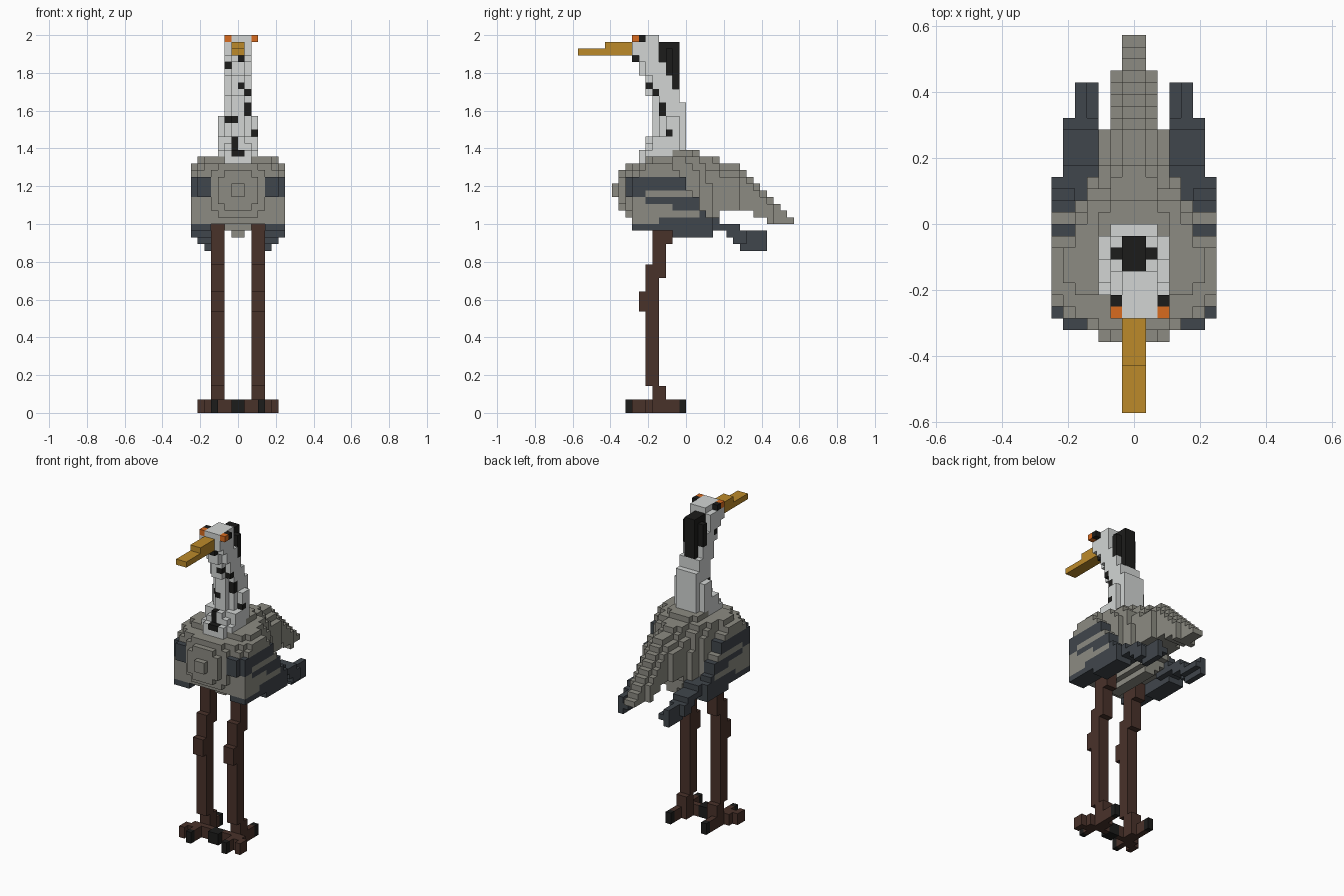
import bpy
import bmesh

cube = bpy.data.objects.get("Cube")
if cube:
    bpy.data.objects.remove(cube, do_unlink=True)

UNIT = 1 / 28  # edge of one voxel


def linear(code):
    values = [c / 255 for c in bytes.fromhex(code)]
    return [c / 12.92 if c < 0.04 else ((c + 0.055) / 1.055) ** 2.4 for c in values] + [1]


PALETTE = {
    "plumage grey": "8c8b82", "neck white": "d2d5d4", "wing slate": "40464c",
    "leg brown": "49322a", "beak ochre": "bc8a2a", "eye orange": "d86b1f",
    "marking black": "1c1c1b",
}
materials = {}
for title, code in PALETTE.items():
    mat = bpy.data.materials.new(title)
    mat.use_nodes = True
    mat.diffuse_color = linear(code)
    shader = mat.node_tree.nodes["Principled BSDF"]
    shader.inputs["Base Color"].default_value = linear(code)
    shader.inputs["Roughness"].default_value = 0.9
    materials[title] = mat
GREY, WHITE, SLATE, BROWN, OCHRE, ORANGE, BLACK = PALETTE


def fill(cells, colour, xs, ys, zs):
    """Fill a block of voxels; colour is a name or a rule of x, y, z."""
    for x in range(*xs):
        for y in range(*ys):
            for z in range(*zs):
                cells[x, y, z] = colour(x, y, z) if callable(colour) else colour


def mirrored(cells):
    return {(-1 - x, y, z): c for (x, y, z), c in cells.items()}


def build(name, cells):
    """Turn voxels into one mesh holding only the outer faces."""
    used = sorted(set(cells.values()))
    bm = bmesh.new()
    corners = {}

    def vert(p):
        if p not in corners:
            corners[p] = bm.verts.new([c * UNIT for c in p])
        return corners[p]

    for cell, colour in cells.items():
        for axis in range(3):
            u, v = (axis + 1) % 3, (axis + 2) % 3
            for side in (0, 1):
                near = list(cell)
                near[axis] += 2 * side - 1
                if tuple(near) in cells:
                    continue
                ring = []
                for du, dv in ((0, 0), (1, 0), (1, 1), (0, 1)):
                    p = list(cell)
                    p[axis] += side
                    p[u] += du
                    p[v] += dv
                    ring.append(vert(tuple(p)))
                face = bm.faces.new(ring if side else ring[::-1])
                face.material_index = used.index(colour)
    mesh = bpy.data.meshes.new(name)
    bm.to_mesh(mesh)
    bm.free()
    for colour in used:
        mesh.materials.append(materials[colour])
    bpy.context.collection.objects.link(bpy.data.objects.new(name, mesh))


def build_pair(name, cells):
    build("left_" + name, cells)
    build("right_" + name, mirrored(cells))


# Body: nested blocks, half width then depth and height ranges
body = {}
for half, ys, zs in (
    (1, (-11, -10), (32, 34)), (2, (-10, -9), (30, 36)), (3, (-10, -9), (31, 35)),
    (3, (-9, -8), (29, 37)), (4, (-9, -8), (30, 36)), (4, (-8, 3), (28, 37)),
    (5, (-8, 2), (29, 36)), (5, (-7, 1), (36, 37)), (6, (-5, -2), (36, 38)),
    (5, (-6, 0), (37, 38)), (4, (-6, 2), (37, 38)), (3, (-2, 1), (38, 39)),
    (3, (3, 5), (29, 36)), (4, (3, 4), (29, 34)), (2, (-6, 2), (27, 39)),
    (2, (2, 4), (27, 38)), (1, (-5, 4), (26, 28)),
):
    fill(body, GREY, (-half, half), ys, zs)
build("body", body)

# Tail: slices that narrow and step down to the rear
tail = {}
for y in range(2, 16):
    half = 3 if y < 8 else 2 if y < 13 else 1
    top = min(38 - y // 5, 44 - y)
    low = 28 if y < 4 or y > 11 else 29 if y > 9 else 30
    for x in range(half):
        fill(tail, GREY, (x, x + 1), (y, y + 1), (low, max(low + 1, top - x)))
tail.update(mirrored(tail))
build("tail", tail)


# Wings: feather rows, each reaching further back than the one above
def feather_colour(x, y, z):
    slanted = 29.5 <= z + y / 4 < 31.5 and (z < 32 or (z == 32 and y < -6))
    lower = z < 28 or (z == 28 and y >= -4)
    return SLATE if z in (33, 34) or slanted or lower else GREY


wing = {}
for front, rear, zs in ((-6, -2, (36, 37)), (-7, -1, (35, 36)), (-8, 0, (33, 35)),
                        (-8, 1, (32, 33)), (-8, 2, (30, 32)), (-8, 3, (29, 30)),
                        (-8, 4, (27, 29))):
    fill(wing, feather_colour, (5, 7), (front, rear), zs)
    fill(wing, feather_colour, (5, 6), (max(front - 1, -8), rear), zs)
fill(wing, feather_colour, (4, 5), (-8, -7), (27, 37))
fill(wing, feather_colour, (4, 6), (-9, -8), (32, 35))
fill(wing, SLATE, (4, 7), (-2, 4), (26, 28))
fill(wing, SLATE, (4, 5), (-7, 4), (27, 29))
for xs, ys, zs in (((3, 6), (2, 5), (27, 29)), ((3, 6), (4, 8), (27, 28)),
                   ((3, 6), (6, 9), (26, 27)), ((4, 6), (7, 9), (25, 26)),
                   ((4, 5), (8, 12), (24, 27)), ((3, 5), (8, 12), (25, 26))):
    fill(wing, SLATE, xs, ys, zs)
build_pair("wing", wing)

# Neck: an S-curve of stacked blocks with a narrow front row
neck = {}
for half, ys, zs in (
    (3, (-6, -2), (38, 39)), (3, (-5, -1), (39, 41)), (3, (-3, -1), (41, 44)),
    (2, (-7, -6), (37, 39)), (2, (-6, 0), (39, 40)), (2, (-5, 0), (40, 41)),
    (2, (-4, 0), (41, 46)),
    (2, (-4, -1), (46, 48)), (2, (-5, -2), (47, 50)), (2, (-6, -3), (50, 52)),
    (2, (-7, -4), (52, 53)), (2, (-8, -4), (53, 55)),
    (1, (-6, -5), (39, 41)), (1, (-5, -4), (41, 47)), (1, (-6, -5), (47, 50)),
    (1, (-7, -6), (50, 52)), (1, (-8, -7), (52, 53)),
):
    fill(neck, WHITE, (-half, half), ys, zs)

# Dark flecks on the front-most voxel of a column
for x, z in ((-1, 38), (0, 38), (-1, 39), (-1, 40), (-2, 51), (0, 52), (0, 48),
             (1, 47), (1, 45), (1, 44), (-2, 43), (-1, 43), (2, 41)):
    neck[x, min(y for a, y, b in neck if (a, b) == (x, z)), z] = BLACK

# Crown of the head, with an eye flush against each side of it
fill(neck, WHITE, (-1, 2), (-8, -4), (55, 56))
for x in (-2, 2):
    neck[x, -8, 55] = ORANGE
    neck[x, -7, 55] = BLACK
build("neck_and_head", neck)

# Crest plume down the back of the head
crest = {}
for ys, zs in (((-4, -1), (52, 55)), ((-3, -1), (50, 52)), ((-2, -1), (48, 50))):
    fill(crest, BLACK, (-1, 1), ys, zs)
fill(crest, BLACK, (-2, 2), (-3, -2), (50, 54))
build("crest", crest)

# Beak
beak = {}
fill(beak, OCHRE, (-1, 1), (-12, -8), (53, 55))
fill(beak, OCHRE, (-1, 1), (-16, -12), (53, 54))
build("beak", beak)

# Legs with knobbly knees
leg = {}
for ys, zs in (((-5, -3), (0, 4)), ((-6, -4), (4, 20)), ((-7, -5), (15, 18)),
               ((-6, -3), (20, 22)), ((-5, -3), (22, 25)), ((-5, -2), (25, 28))):
    fill(leg, BROWN, (2, 4), ys, zs)
build_pair("leg", leg)

# Feet: front, inner, outer and back toes with dark claws
foot = {}
for xs, ys in (((3, 4), (-8, -5)), ((1, 3), (-6, -5)), ((4, 5), (-7, -5)),
               ((5, 6), (-8, -6)), ((3, 4), (-3, -1))):
    fill(foot, BROWN, xs, ys, (0, 2))
for xs, ys in (((3, 4), (-9, -8)), ((0, 1), (-7, -5)), ((3, 4), (-1, 0))):
    fill(foot, BLACK, xs, ys, (0, 2))
build_pair("foot", foot)
